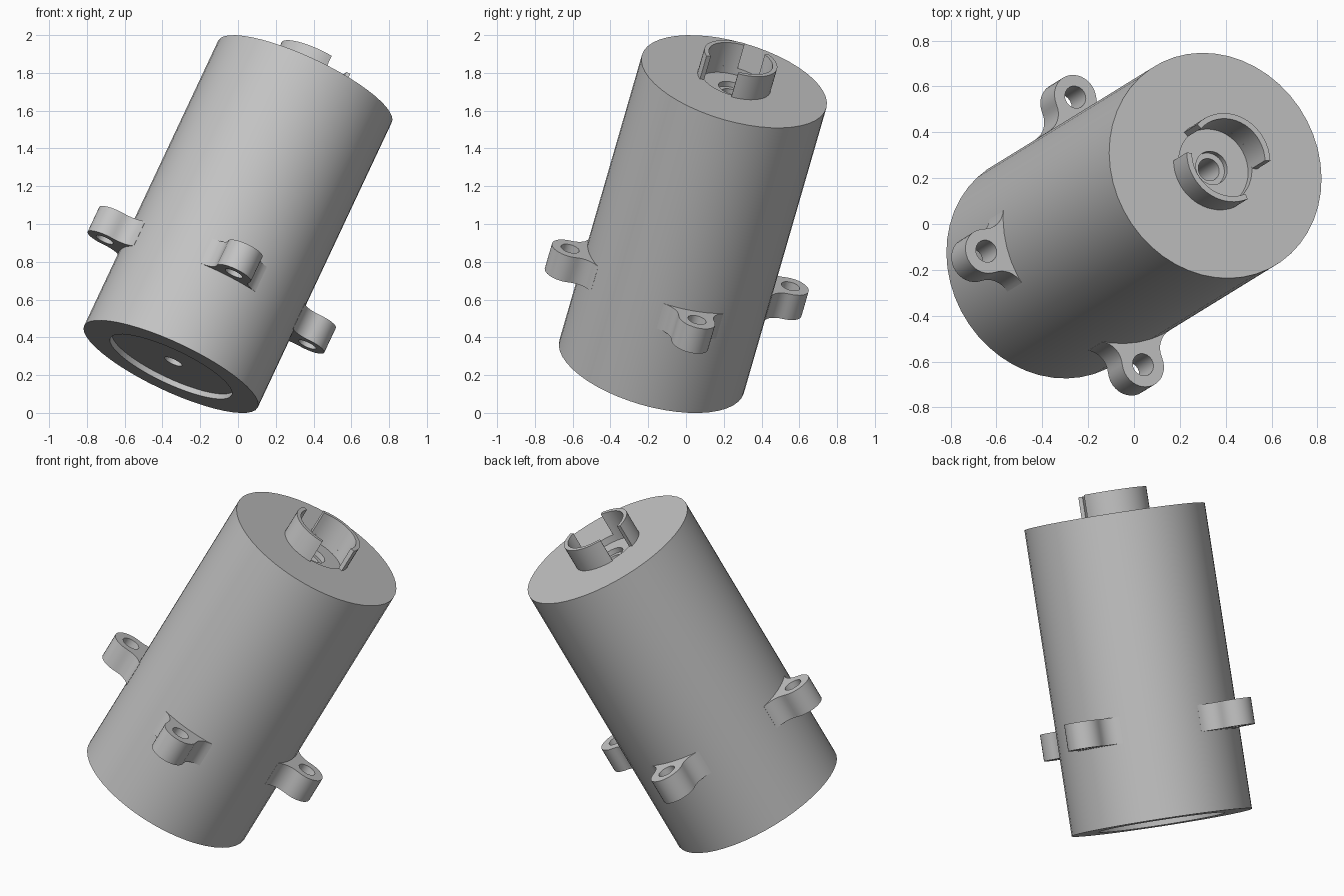
import bpy, bmesh
from math import sin, cos, radians, pi, asin, atan2
from mathutils import Matrix, Vector

cube = bpy.data.objects.get("Cube")
if cube:
    bpy.data.objects.remove(cube, do_unlink=True)

# Main dimensions
LENGTH, RADIUS = 1.724, 0.508
LUG_DIST, LUG_R, HOLE_R = 0.61, 0.1, 0.05
LUG_LOW, LUG_HIGH = 0.45, 0.60

# Tilted frame: local z runs along the housing, local y points to one lug
axis = Vector((0.71, 0.437, 1.51)).normalized()
side = Vector((-0.242, 0.956, -0.163))
side = (side - axis * side.dot(axis)).normalized()
frame = Matrix((side.cross(axis), side, axis)).transposed().to_4x4()
frame.translation = Vector((-0.355, -0.182, 0.245))

grey = bpy.data.materials.new("grey metal")
grey.use_nodes = True
color = (0.55, 0.55, 0.55, 1)
grey.diffuse_color = color
grey.node_tree.nodes["Principled BSDF"].inputs["Base Color"].default_value = color


def finish(bm, name, matrix):
    bmesh.ops.recalc_face_normals(bm, faces=bm.faces)
    mesh = bpy.data.meshes.new(name)
    bm.to_mesh(mesh)
    bm.free()
    mesh.materials.append(grey)
    obj = bpy.data.objects.new(name, mesh)
    bpy.context.collection.objects.link(obj)
    obj.matrix_world = matrix
    bpy.ops.object.select_all(action='DESELECT')
    obj.select_set(True)
    bpy.context.view_layer.objects.active = obj
    bpy.ops.object.shade_smooth_by_angle(angle=radians(30))
    return obj


def arc(cx, cy, r, start, end, steps):
    return [(cx + r * cos(start + (end - start) * i / steps),
             cy + r * sin(start + (end - start) * i / steps)) for i in range(steps + 1)]


def prism(loops, low, high, name, matrix):
    """Extrude an outline, with optional hole loops, between two heights."""
    bm = bmesh.new()
    edges = []
    for loop in loops:
        vs = [bm.verts.new((x, y, low)) for x, y in loop]
        edges += [bm.edges.new((vs[i - 1], vs[i])) for i in range(len(vs))]
    bmesh.ops.triangle_fill(bm, use_beauty=True, edges=edges)
    res = bmesh.ops.extrude_face_region(bm, geom=bm.faces[:], use_keep_orig=True)
    verts = [g for g in res["geom"] if isinstance(g, bmesh.types.BMVert)]
    bmesh.ops.translate(bm, verts=verts, vec=(0, 0, high - low))
    return finish(bm, name, matrix)


# Housing: revolved section with a recessed base, a top socket and a bored centre
section = [(HOLE_R, 0.03), (0.355, 0.03), (0.355, 0), (RADIUS, 0),
           (RADIUS, LENGTH), (0.175, LENGTH), (0.175, LENGTH - 0.04),
           (0.075, LENGTH - 0.04), (0.075, LENGTH - 0.07), (HOLE_R, LENGTH - 0.07)]
bm = bmesh.new()
vs = [bm.verts.new((r, 0, z)) for r, z in section]
es = [bm.edges.new((vs[i - 1], vs[i])) for i in range(len(vs))]
bmesh.ops.spin(bm, geom=vs + es, cent=(0, 0, 0), axis=(0, 0, 1),
               angle=2 * pi, steps=48, use_merge=True)
bmesh.ops.remove_doubles(bm, verts=bm.verts, dist=1e-5)
finish(bm, "housing", frame)

# Collar: two curved walls with gaps between them
for name, start, end in (("collar_wall_wide", -13, 123), ("collar_wall_narrow", 165, 282)):
    a, b = radians(start), radians(end)
    outline = arc(0, 0, 0.2, a, b, 18) + arc(0, 0, 0.175, b, a, 18)
    prism([outline], LENGTH - 0.04, LENGTH + 0.14, name, frame)

# Lug outline: round end blended into the housing by concave fillets
tip = asin(0.165 / RADIUS)
fx, fy = (RADIUS + LUG_R) * sin(tip), (RADIUS + LUG_R) * cos(tip)
to_lug = atan2(LUG_DIST - fy, -fx) % (2 * pi)
to_body = 1.5 * pi - tip
right = arc(fx, fy, LUG_R, to_body, to_lug, 8)
left = [(-x, y) for x, y in reversed(right)]
start = to_lug - pi
cap = arc(0, LUG_DIST, LUG_R, start, pi - start, 18)[1:-1]
root = [(-0.12, 0.44), (0.12, 0.44)]
lug_outline = right + cap + left + root
lug_hole = arc(0, LUG_DIST, HOLE_R, 0, 2 * pi, 20)[:-1]

for i, name in enumerate(("back_lug", "right_lug", "front_lug", "left_lug")):
    turn = Matrix.Rotation(i * pi / 2, 4, 'Z')
    prism([lug_outline, lug_hole], LUG_LOW, LUG_HIGH, name, frame @ turn)
